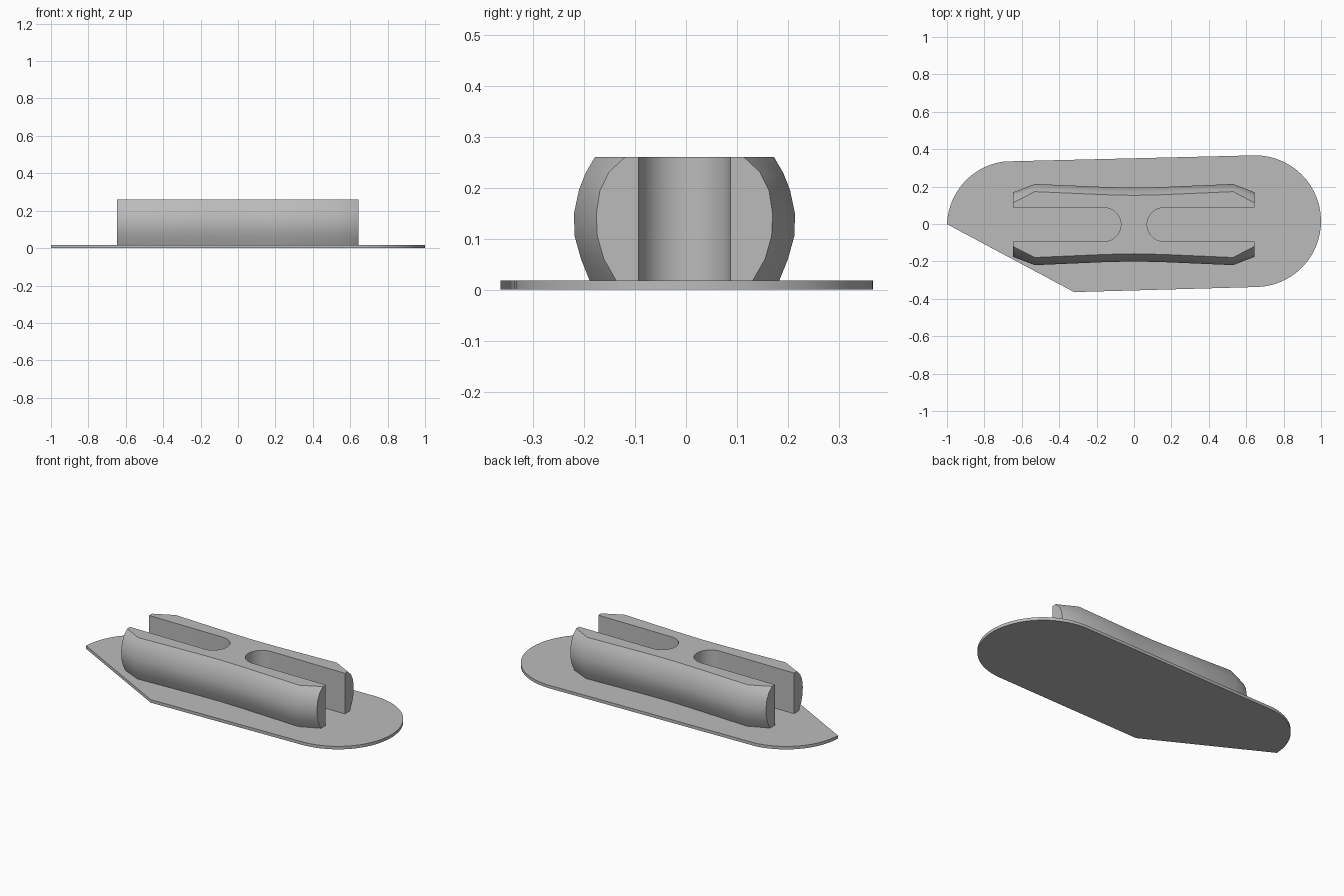
import bpy, bmesh, math

if "Cube" in bpy.data.objects:
    bpy.data.objects.remove(bpy.data.objects["Cube"])

grey = bpy.data.materials.new("plain grey")
grey.diffuse_color = (0.5, 0.5, 0.5, 1)
grey.use_nodes = True
grey.node_tree.nodes["Principled BSDF"].inputs["Base Color"].default_value = grey.diffuse_color


def add_object(name, bm):
    bmesh.ops.recalc_face_normals(bm, faces=bm.faces)
    mesh = bpy.data.meshes.new(name)
    bm.to_mesh(mesh)
    bm.free()
    mesh.materials.append(grey)
    obj = bpy.data.objects.new(name, mesh)
    bpy.context.collection.objects.link(obj)
    return obj


def arc(cx, cy, r, a0, a1, n):
    steps = [math.radians(a0 + (a1 - a0) * i / n) for i in range(n + 1)]
    return [(cx + r * math.cos(a), cy + r * math.sin(a)) for a in steps]


def prism(name, outline, z0, z1):
    bm = bmesh.new()
    face = bm.faces.new([bm.verts.new((x, y, z0)) for x, y in outline])
    top = bmesh.ops.extrude_face_region(bm, geom=[face])["geom"]
    bmesh.ops.translate(bm, vec=(0, 0, z1 - z0),
                        verts=[v for v in top if isinstance(v, bmesh.types.BMVert)])
    return add_object(name, bm)


def smooth(obj):
    bpy.ops.object.select_all(action='DESELECT')
    obj.select_set(True)
    bpy.context.view_layer.objects.active = obj
    bpy.ops.object.shade_smooth_by_angle(angle=math.radians(30))


# Thin base plate: rounded ends with one corner cut off diagonally
BASE_TOP = 0.018
outline = ([(-0.32, -0.364)]
           + arc(0.648, 0.015, 0.352, -88.5, 91.5, 28)
           + arc(-0.65, -0.013, 0.35, 97, 178, 14))
base = prism("base_plate", outline, 0, BASE_TOP)
smooth(base)

# Body lofted along x from bulging side profiles, as (half width, z)
end = [(0.134, 0.018), (0.158, 0.06), (0.171, 0.105), (0.173, 0.149),
       (0.166, 0.194), (0.148, 0.231), (0.117, 0.26)]
wide = [(0.186, 0.018), (0.203, 0.06), (0.2155, 0.105), (0.217, 0.149),
        (0.207, 0.196), (0.194, 0.229), (0.176, 0.26)]
CY = -0.003
stations = [(-0.646, end, 0), (-0.53, wide, 0), (-0.15, wide, 0.0165),
            (0, wide, 0.02), (0.15, wide, 0.0165), (0.53, wide, 0), (0.643, end, 0)]
bm = bmesh.new()
rings = []
for x, profile, pinch in stations:
    right = [(w - pinch, z) for w, z in profile]
    ring = right + [(-w, z) for w, z in reversed(right)]
    rings.append([bm.verts.new((x, y + CY, z)) for y, z in ring])
count = len(rings[0])
for a, b in zip(rings, rings[1:]):
    for i in range(count):
        j = (i + 1) % count
        bm.faces.new((a[i], a[j], b[j], b[i]))
bm.faces.new(rings[0])
bm.faces.new(rings[-1])
body = add_object("slotted_body", bm)

# Round-ended slots cut in from both ends
for side, label in ((1, "right"), (-1, "left")):
    u_shape = [(0.8, 0.09)] + arc(0.16, 0, 0.09, 90, 270, 20) + [(0.8, -0.09)]
    cutter = prism(label + "_slot_cutter",
                   [(side * x, y + CY) for x, y in u_shape], -0.1, 0.4)
    cutter.hide_render = True
    cutter.hide_set(True)
    mod = body.modifiers.new(label + " slot", 'BOOLEAN')
    mod.operation = 'DIFFERENCE'
    mod.solver = 'EXACT'
    mod.object = cutter

# Apply the cuts so the edge smoothing follows the finished shape
bpy.context.view_layer.update()
finished = bpy.data.meshes.new_from_object(
    body.evaluated_get(bpy.context.evaluated_depsgraph_get()))
body.modifiers.clear()
body.data = finished
for obj in [o for o in bpy.data.objects if o.name.endswith("cutter")]:
    bpy.data.objects.remove(obj)
smooth(body)
